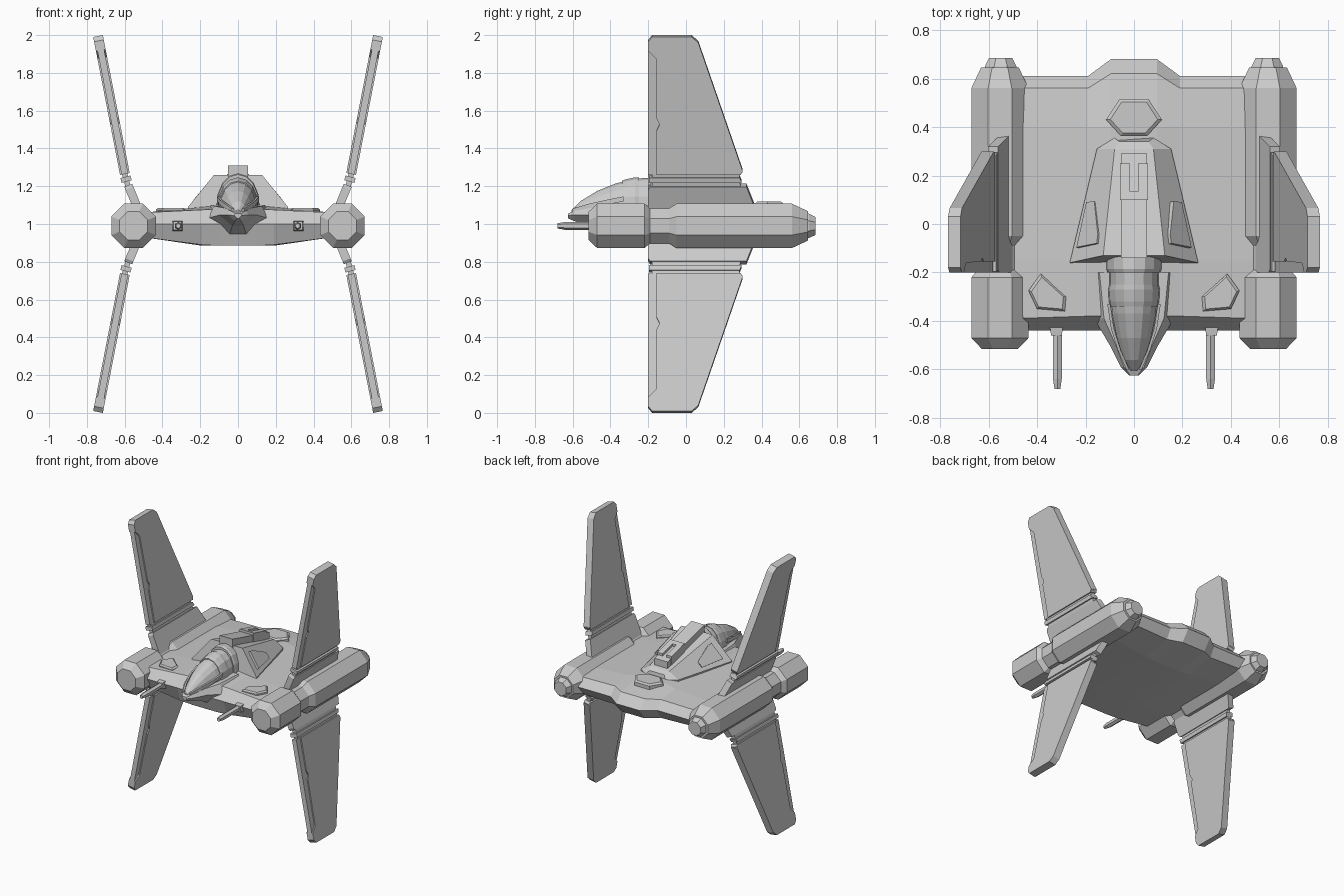
import bpy
import math
from mathutils import Vector

cube = bpy.data.objects.get("Cube")
if cube:
    bpy.data.objects.remove(cube, do_unlink=True)

grey = bpy.data.materials.new("hull_grey")
grey.use_nodes = True
colour = (0.6, 0.6, 0.6, 1)
grey.diffuse_color = colour
grey.node_tree.nodes["Principled BSDF"].inputs["Base Color"].default_value = colour


def loft(name, rings, mirror="", z_origin=0):
    """Skin a closed solid over rings of equal length, optionally mirrored."""
    n = len(rings[0])
    verts = [Vector(p) - Vector((0, 0, z_origin)) for ring in rings for p in ring]
    faces = [tuple(range(n)), tuple(range(len(verts) - n, len(verts)))]
    for r in range(len(rings) - 1):
        for i in range(n):
            j = (i + 1) % n
            faces.append((r * n + i, r * n + j, (r + 1) * n + j, (r + 1) * n + i))
    mesh = bpy.data.meshes.new(name)
    mesh.from_pydata(verts, [], faces)
    import bmesh
    bm = bmesh.new()
    bm.from_mesh(mesh)
    bmesh.ops.recalc_face_normals(bm, faces=bm.faces)
    bm.to_mesh(mesh)
    bm.free()
    mesh.materials.append(grey)
    obj = bpy.data.objects.new(name, mesh)
    obj.location.z = z_origin
    bpy.context.collection.objects.link(obj)
    if mirror:
        mod = obj.modifiers.new("Mirror", "MIRROR")
        mod.use_axis = ["X" in mirror, "Y" in mirror, "Z" in mirror]
        mod.use_mirror_merge = False
    return obj


def both(half, y=None):
    """Close a right-hand half outline with its reflection in x."""
    pts = [Vector(p) for p in half]
    return pts + [Vector((-p.x, p.y, p.z)) for p in reversed(pts)]


def turned(name, x, z, stations, sides):
    """Faceted body along y, with flats facing up and sideways."""
    rings = []
    for y, r in stations:
        rad = r / math.cos(math.pi / sides)
        angles = [(i + 0.5) * math.tau / sides for i in range(sides)]
        rings.append([(x + rad * math.cos(a), y, z + rad * math.sin(a)) for a in angles])
    return loft(name, rings, "X")


def slab(name, outline, base, tip, thickness):
    """Plate with a y-z outline lying on the slanted line base-tip in x-z."""
    (x0, z0), (x1, z1) = base, tip
    slope = (x1 - x0) / (z1 - z0)
    normal = Vector((1, 0, -slope)).normalized() * thickness / 2
    mid = [Vector((x0 + (z - z0) * slope, y, z)) for y, z in outline]
    return loft(name, [[p - normal for p in mid], [p + normal for p in mid]], "XZ", 1)


def raised_plate(name, outline, low, high, mirror=""):
    """Flat plate with a bevelled rim on the deck."""
    c = sum((Vector((x, y, 0)) for x, y in outline), Vector()) / len(outline)
    base = [Vector((x, y, low)) for x, y in outline]
    rim = [Vector((x, y, high - 0.01)) for x, y in outline]
    top = [Vector((c.x + (x - c.x) * 0.85, c.y + (y - c.y) * 0.85, high)) for x, y in outline]
    return loft(name, [base, rim, top], mirror)


# Main hull: side-to-side loft of y-z profiles
outer = [(-.44, 1.0), (-.39, 1.06), (-.15, 1.06), (.4, 1.06), (.56, 1.055),
         (.61, 1.0), (.57, .94), (.35, .93), (-.2, .93), (-.4, .93)]
shoulder = [(-.44, 1.0), (-.38, 1.075), (-.15, 1.09), (.4, 1.08), (.56, 1.06),
            (.61, 1.0), (.57, .93), (.35, .895), (-.2, .885), (-.4, .89)]
centre = [(-.44, 1.0), (-.38, 1.08), (-.15, 1.1), (.4, 1.1), (.62, 1.065),
          (.68, 1.0), (.62, .92), (.35, .89), (-.2, .885), (-.4, .885)]
stations = [(-.5, outer), (-.19, shoulder), (-.095, centre),
            (.095, centre), (.19, shoulder), (.5, outer)]
loft("main_hull", [[(x, y, z) for y, z in prof] for x, prof in stations])

# Nose lip under the canopy
nose = []
for y, w, low, high in [(-.625, .02, 1.03, 1.055), (-.59, .055, 1.015, 1.07),
                        (-.5, .1, .99, 1.085), (-.39, .165, .93, 1.095), (-.2, .19, .9, 1.1)]:
    mid = low + (high - low) * 0.6
    nose.append(both([(w * .3, y, low), (w, y, mid), (w * .75, y, high)]))
loft("nose", nose)


# Canopy and its frame: arched sections
def arch(y, w, base, top):
    angles = [math.pi * i / 8 for i in range(9)]
    return [(w * math.cos(a), y, base + (top - base) * math.sin(a) ** 0.8 if 0 < i < 8 else base)
            for i, a in enumerate(angles)]


loft("canopy", [arch(*s) for s in [
    (-.605, .015, 1.05, 1.075), (-.56, .045, 1.05, 1.12), (-.47, .075, 1.05, 1.175),
    (-.37, .097, 1.06, 1.215), (-.27, .103, 1.06, 1.24), (-.12, .108, 1.06, 1.25)]])
loft("canopy_frame", [arch(*s) for s in [
    (-.34, .102, 1.06, 1.228), (-.32, .107, 1.06, 1.236), (-.27, .11, 1.06, 1.247),
    (-.25, .105, 1.06, 1.247)]])
loft("canopy_collar", [arch(*s) for s in [
    (-.2, .112, 1.06, 1.262), (-.185, .117, 1.06, 1.268), (-.12, .117, 1.06, 1.262)]])
# Slanted canopy rails
loft("canopy_rail", [
    [(x + dx, y, z + dz) for dx, dz in [(0, -.02), (.012, -.02), (.012, .006), (0, .006)]]
    for x, y, z in [(.02, -.6, 1.075), (.055, -.52, 1.1), (.083, -.43, 1.12), (.098, -.33, 1.14)]], "X")

# Fairing behind the canopy
front = [(.265, -.165, 1.05), (.265, -.16, 1.09), (.127, -.13, 1.26)]
rear = [(.153, .31, 1.05), (.153, .31, 1.1), (.08, .31, 1.145)]
tail = [(.08, .355, 1.05), (.08, .355, 1.1), (.06, .34, 1.125)]
loft("fairing", [both(front), both(rear), both(tail)])

# Raised plates on the fairing slopes
a, b, c, d = (Vector(p) for p in (front[1], front[2], rear[2], rear[1]))
out = (b - a).cross(c - a).normalized()
out = out if out.x > 0 else -out
patch = []
for u, v in [(.18, .12), (.82, .12), (.82, .2), (.5, .52), (.18, .52)]:
    patch.append(a.lerp(b, u).lerp(d.lerp(c, u), v))
loft("fairing_side_plate", [[p - out * .02 for p in patch], [p + out * .012 for p in patch]], "X")


# Spine box and its slotted cap, following the fairing slope
def spine_block(name, x0, x1, y0, y1, lift0, lift1, mirror=""):
    rings = []
    for y in (y0, y1):
        z = 1.26 - (y + .13) * .26
        rings.append([(x0, y, z - .02), (x1, y, z - .02), (x1, y, z + lift1), (x0, y, z + lift0)])
    return loft(name, rings, mirror)


spine_block("spine_box", -.053, .053, -.14, .29, .048, .048)
spine_block("spine_cap_arm", .016, .058, .1, .25, .065, .065, "X")
spine_block("spine_cap_bridge", -.016, .016, .1, .135, .065, .065)

# Deck plates
raised_plate("rear_hatch", [(.115, .43), (.06, .515), (-.06, .515), (-.115, .43),
                            (-.055, .365), (.055, .365)], 1.04, 1.118)
raised_plate("front_deck_plate", [(.435, -.275), (.385, -.205), (.28, -.3),
                                  (.285, -.36), (.4, -.35)], 1.03, 1.085, "X")

# Engine pods with waist and nozzle
turned("engine_pod", .553, .99, [
    (-.515, .075), (-.47, .118), (-.22, .118), (-.19, .092), (-.09, .092),
    (-.05, .118), (.56, .118), (.645, .078)], 8)
turned("engine_nozzle", .55, .99, [(.6, .07), (.65, .065), (.685, .048)], 8)

# Guns
turned("gun_mount", .32, .99, [(-.46, .022), (-.4, .03)], 4)
turned("gun_barrel", .316, .99, [(-.68, .012), (-.64, .018), (-.4, .018)], 6)

# Wings, mirrored into four; the thin core shows along the leading edge
root_line = ((.53, 1.08), (.583, 1.21))
slab("wing_root", [(-.2, 1.06), (-.2, 1.19), (-.19, 1.205), (.32, 1.205), (.37, 1.08), (.37, 1.06)],
     *root_line, .045)
neck_line = ((.583, 1.2), (.605, 1.285))
slab("wing_neck", [(-.18, 1.18), (.29, 1.18), (.28, 1.3), (-.18, 1.3)], *neck_line, .028)
slab("wing_joint", [(-.195, 1.225), (.295, 1.225), (.285, 1.25), (-.195, 1.25)], *neck_line, .055)
wing_line = ((.6, 1.27), (.742, 2.0))
slab("wing_core", [(-.2, 1.265), (-.2, 1.95), (.07, 1.95), (.3, 1.28), (.29, 1.265)],
     *wing_line, .036)
slab("wing_panel", [(-.155, 1.265), (-.155, 1.5), (-.14, 1.53), (-.155, 1.56), (-.16, 1.88),
                    (-.2, 1.92), (-.2, 1.97), (-.18, 1.995), (.03, 1.995), (.065, 1.965),
                    (.3, 1.285), (.29, 1.265)], *wing_line, .052)
